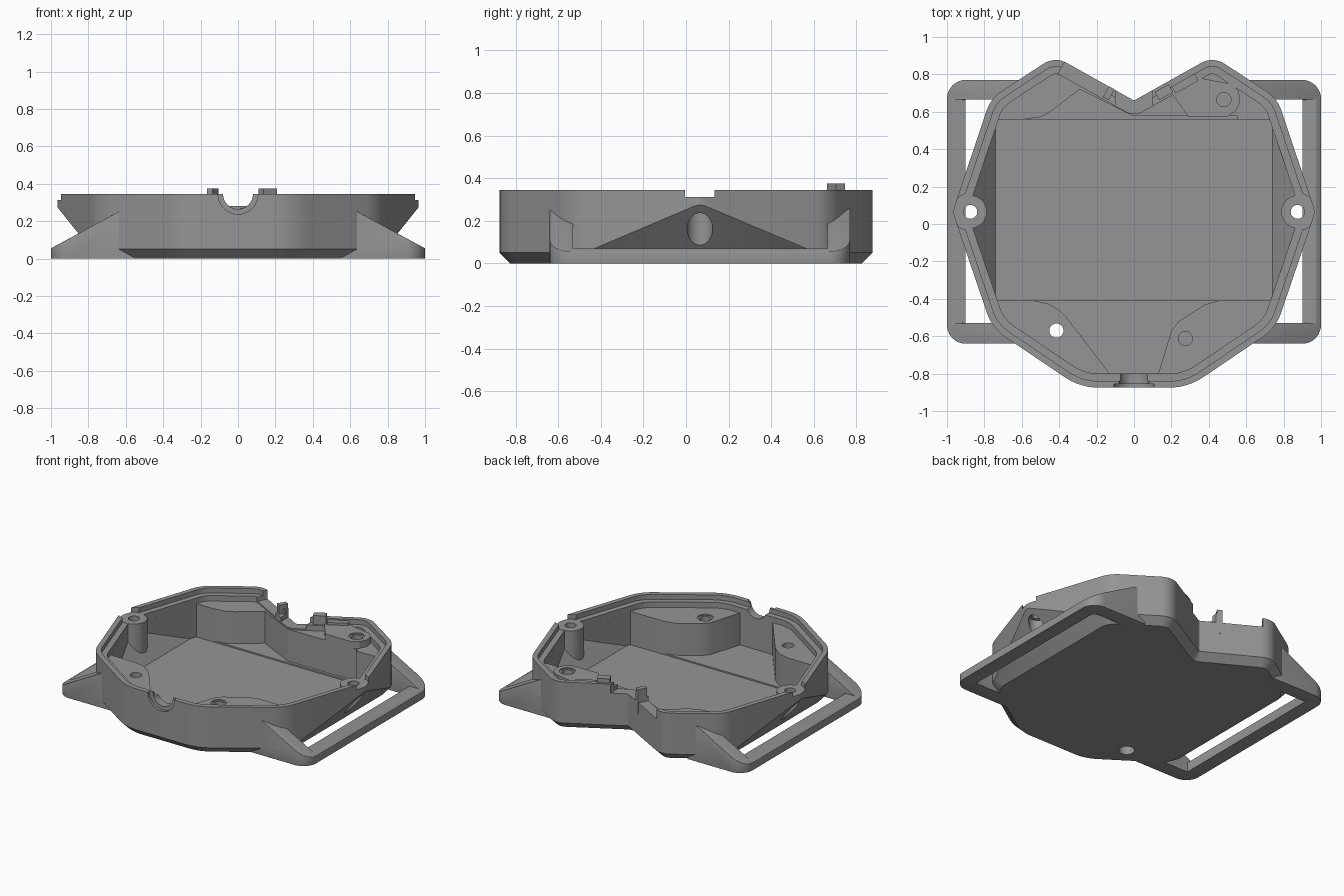
import bpy, bmesh, math
from mathutils import Vector

if "Cube" in bpy.data.objects:
    bpy.data.objects.remove(bpy.data.objects["Cube"])

TOP, LEDGE, SHELF = 0.345, 0.31, 0.27
# right half of the outline: x, y, corner radius
HALF = [(.288, -.875, .33), (.759, -.556, .25), (.97, .065, .09),
        (.766, .672, .2), (.423, .897, .12), (0, .66, .015)]
OUTLINE = HALF + [(-x, y, r) for x, y, r in reversed(HALF[:-1])]


def rounded(corners, inset=0.0, steps=8):
    """Inset a counterclockwise polygon and round its corners."""
    pts, n = [], len(corners)
    for i in range(n):
        p = Vector(corners[i][:2])
        a = (p - Vector(corners[i - 1][:2])).normalized()
        b = (Vector(corners[(i + 1) % n][:2]) - p).normalized()
        na, nb = Vector((-a.y, a.x)), Vector((-b.y, b.x))
        mid = (na + nb) / (1 + na.dot(nb))
        turn = 1 if a.x * b.y - a.y * b.x > 0 else -1
        r = max(corners[i][2] - turn * inset, .01)
        centre = p + mid * (inset + turn * r)
        for k in range(steps + 1):
            d = na.lerp(nb, k / steps).normalized()
            pts.append(centre - d * r * turn)
    return pts


def loft(name, rings):
    """Closed solid through rings of 3D points."""
    bm = bmesh.new()
    loops = [[bm.verts.new(p) for p in ring] for ring in rings]
    bm.faces.new(loops[0])
    bm.faces.new(loops[-1])
    n = len(loops[0])
    for lo, hi in zip(loops, loops[1:]):
        for i in range(n):
            j = (i + 1) % n
            bm.faces.new((lo[i], lo[j], hi[j], hi[i]))
    bmesh.ops.recalc_face_normals(bm, faces=bm.faces)
    mesh = bpy.data.meshes.new(name)
    bm.to_mesh(mesh)
    bm.free()
    obj = bpy.data.objects.new(name, mesh)
    bpy.context.collection.objects.link(obj)
    return obj


def prism(name, pts, lo, hi):
    return loft(name, [[(p[0], p[1], z) for p in pts] for z in (lo, hi)])


def prism_y(name, pts, lo, hi):
    return loft(name, [[(p[0], y, p[1]) for p in pts] for y in (lo, hi)])


def circle(x, y, r, n=32):
    return [(x + r * math.cos(t * math.tau / n), y + r * math.sin(t * math.tau / n)) for t in range(n)]


def rect(x0, x1, y0, y1):
    return [(x0, y0), (x1, y0), (x1, y1), (x0, y1)]


def tilted(x, y, w, d, angle):
    c, s = math.cos(angle), math.sin(angle)
    return [(x + c * u - s * v, y + s * u + c * v) for u, v in rect(-w / 2, w / 2, -d / 2, d / 2)]


def apply(obj, mod):
    bpy.context.view_layer.objects.active = obj
    bpy.ops.object.modifier_apply(modifier=mod.name)


def combine(obj, other, op="DIFFERENCE"):
    mod = obj.modifiers.new("combine", "BOOLEAN")
    mod.operation, mod.solver, mod.object = op, "EXACT", other
    apply(obj, mod)
    bpy.data.objects.remove(other)


def slope(side, shift):
    """Wedge below the slanted underside of one flank."""
    def at(z):
        return side * (.97 - shift - (.28 - z) * .8)
    return prism_y("wedge", [(at(-.1), -.1), (side * 1.5, -.1), (side * 1.5, .943 + shift / .8)], -1, 1)


# Hull with chamfered bottom
hull = loft("case", [[(p.x, p.y, z) for p in rounded(OUTLINE, d)]
                     for d, z in ((.05, 0), (0, .05), (0, TOP))])

# Lid ledge and shelf recesses
combine(hull, prism("ledge_cut", rounded(OUTLINE, .035), LEDGE, .5))
combine(hull, prism("shelf_cut", rounded(OUTLINE, .075), SHELF, .5))

# Main deep pocket with slanted ends
pocket = prism("pocket", rounded(OUTLINE, .0752), .03, .4)
combine(pocket, prism("band", rect(-2, 2, -.41, .56), -.2, .6), "INTERSECT")
for side in (1, -1):
    combine(pocket, slope(side, .03))
combine(hull, pocket)

# Front and back bays of the pocket
front_bay = [(-.56, -.4), (-.53, -.411), (-.46, -.425), (-.4, -.46), (-.36, -.5), (-.13, -.8),
             (.13, -.8), (.2, -.57), (.24, -.52), (.38, -.43), (.45, -.411), (.48, -.4)]
back_bay = [(-.62, .55), (-.58, .561), (-.5, .572), (-.44, .605), (-.29, .72),
            (-.01, .58), (.55, .58), (.55, .55)]
for bay in (front_bay, back_bay):
    combine(hull, prism("bay", bay, .04, .4))

# Side screw posts, slanted flanks, screw holes
for side in (1, -1):
    x, y = side * .875, .065
    combine(hull, prism("post", circle(x, y, .088), .08, .33), "UNION")
    combine(hull, slope(side, 0))
    combine(hull, prism("rim_gap", circle(x, y, .1), .312, .5))
    combine(hull, prism("screw_hole", circle(x, y, .037), -.1, .5))
    combine(hull, prism("counterbore", circle(x, y, .06), -.1, .255))

# Pad beside the back notch
pad = [(.2, .7), (.29, .575), (.5, .575), (.545, .605), (.568, .655), (.56, .71),
       (.52, .75), (.38, .775), (.33, .79)]
combine(hull, prism("pad", pad, .2, .318), "UNION")

# Shelf holes: blind ones and one right through
for x, y in ((.275, -.612), (.48, .665)):
    combine(hull, prism("blind_hole", circle(x, y, .038), .12, .5))
    combine(hull, prism("hole_rim", circle(x, y, .052), LEDGE if y > 0 else .262, .5))
combine(hull, prism("through_hole", circle(-.415, -.57, .038), -.1, .5))
combine(hull, prism("hole_mouth", circle(-.415, -.57, .052), -.1, .12))

# Half-round cable opening in the front wall
for r, y0, y1 in ((.08, -.95, -.78), (.107, -.95, -.855)):
    combine(hull, prism_y("cable_opening", circle(0, TOP, r), y0, y1))

# Lowered back notch walls and clips
tilt = math.radians(29.3)
combine(hull, prism("wall_gap", tilted(-.265, .778, .27, .17, -tilt), .28, .5))
combine(hull, prism("notch_gap", rect(-.1, .1, .5, .76), .28, .5))
combine(hull, prism("left_clip", tilted(-.135, .7, .035, .065, -tilt), .2, .375), "UNION")
combine(hull, prism("right_clip", tilted(.16, .705, .085, .05, tilt), .2, .375), "UNION")
combine(hull, prism("clip_base", tilted(.265, .765, .14, .075, tilt), .2, .335), "UNION")

# Strap handles with gussets
for side in (1, -1):
    profile = [(.55, 0), (1, 0), (1, .055), (.63, .255), (.55, .255)]
    bar = prism_y("handle", [(side * x, z) for x, z in profile], -.64, .77)
    corner = prism("handle_corner", rounded([(.3, -.64, .01), (1, -.64, .1), (1, .77, .1), (.3, .77, .01)]), -.1, .5)
    if side < 0:
        for v in corner.data.vertices:
            v.co.x *= -1
        corner.data.flip_normals()
    combine(bar, corner, "INTERSECT")
    for inner, low in ((.9, -.1), (1.2, .07)):
        a, b = sorted((side * .3, side * inner))
        combine(bar, prism("slot", rect(a, b, -.53, .665), low, .5))
    bevel = bar.modifiers.new("round", "BEVEL")
    bevel.width, bevel.segments, bevel.limit_method = .025, 3, "ANGLE"
    bevel.angle_limit = math.radians(40)
    apply(bar, bevel)
    combine(hull, bar, "UNION")

# Single grey material, smooth curves with sharp edges
grey = bpy.data.materials.new("mid_grey")
grey.use_nodes = True
colour = (.3, .3, .3, 1)
grey.diffuse_color = colour
grey.node_tree.nodes["Principled BSDF"].inputs["Base Color"].default_value = colour
hull.data.materials.clear()
hull.data.materials.append(grey)
for p in hull.data.polygons:
    p.material_index = 0
bpy.ops.object.select_all(action="DESELECT")
hull.select_set(True)
bpy.context.view_layer.objects.active = hull
bpy.ops.object.shade_smooth_by_angle(angle=math.radians(25))
